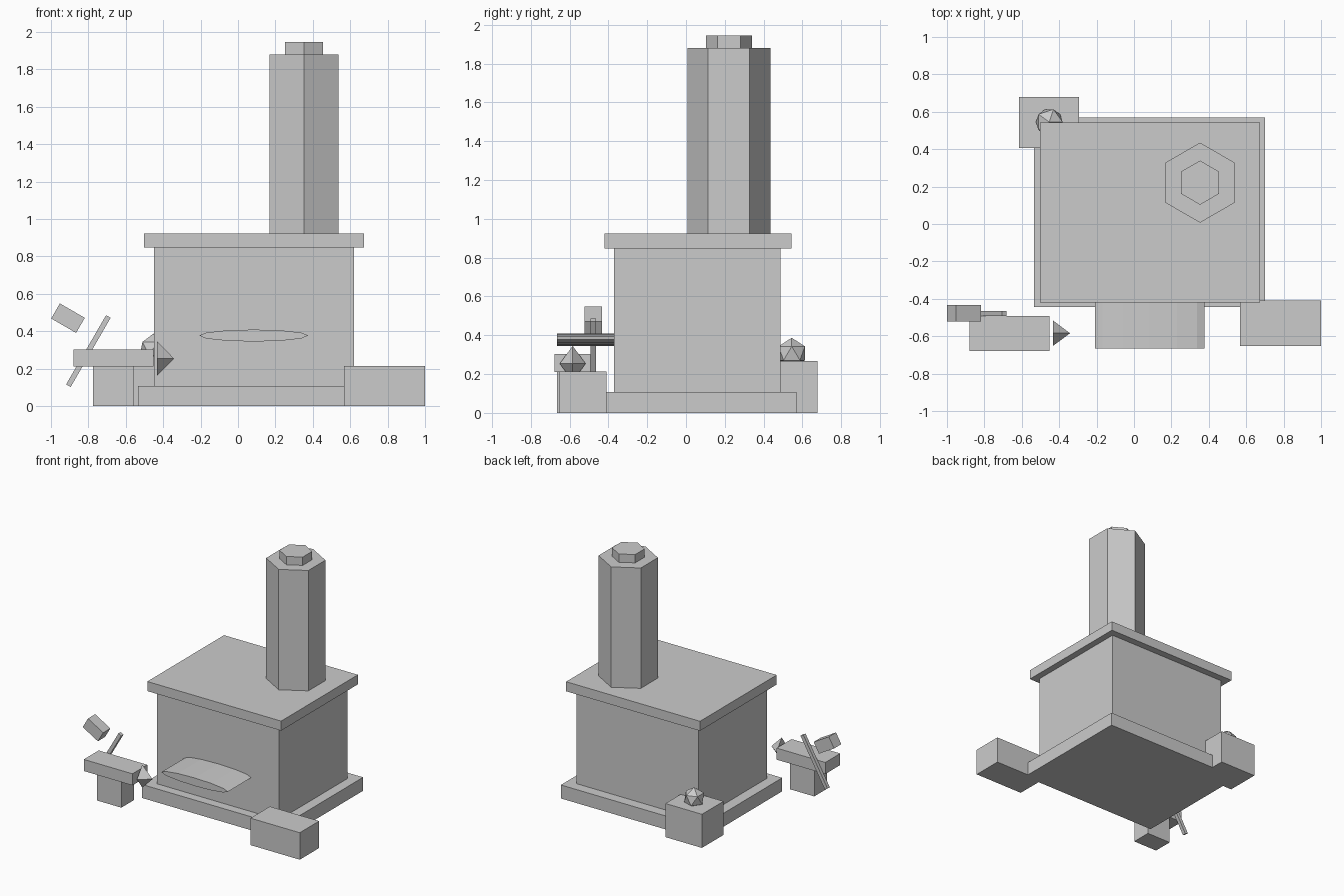
import bpy, bmesh
from math import radians, sin, cos, tau
from mathutils import Matrix

if "Cube" in bpy.data.objects:
    bpy.data.objects.remove(bpy.data.objects["Cube"])


def finish(name, bm, matrix=Matrix()):
    bmesh.ops.recalc_face_normals(bm, faces=bm.faces[:])
    mesh = bpy.data.meshes.new(name)
    bm.to_mesh(mesh)
    bm.free()
    obj = bpy.data.objects.new(name, mesh)
    obj.matrix_world = matrix
    bpy.context.collection.objects.link(obj)
    return obj


def box(name, x, y, z):
    """Axis-aligned box from (min, max) ranges."""
    bm = bmesh.new()
    bmesh.ops.create_cube(bm, size=1)
    for v in bm.verts:
        v.co = [(lo + hi) / 2 + c * (hi - lo) for c, (lo, hi) in zip(v.co, (x, y, z))]
    return finish(name, bm)


def tilted_box(name, center, size, angle):
    """Box turned about the y axis."""
    bm = bmesh.new()
    bmesh.ops.create_cube(bm, size=1)
    bmesh.ops.scale(bm, vec=size, verts=bm.verts[:])
    return finish(name, bm, Matrix.Translation(center) @ Matrix.Rotation(radians(angle), 4, 'Y'))


def prism(name, sides, rx, ry, length, start, axis='Z', tip=1.0):
    """Prism or cone running from start along +Z, +X or +Y; first corner on local y."""
    bm = bmesh.new()

    def ring(scale, h):
        return [bm.verts.new((rx * scale * sin(tau * i / sides),
                              ry * scale * cos(tau * i / sides), h)) for i in range(sides)]
    low = ring(1, 0)
    bm.faces.new(low)
    if tip:
        high = ring(tip, length)
        bm.faces.new(high)
    else:
        high = [bm.verts.new((0, 0, length))] * sides
    for i in range(sides):
        j = (i + 1) % sides
        bm.faces.new([low[i], low[j], high[j], high[i]] if tip else [low[i], low[j], high[0]])
    turn = {'Z': Matrix(), 'X': Matrix.Rotation(radians(90), 4, 'Y'),
            'Y': Matrix.Rotation(radians(-90), 4, 'X')}[axis]
    return finish(name, bm, Matrix.Translation(start) @ turn)


# Forge body
box("forge_base", (-0.535, 0.70), (-0.443, 0.57), (0, 0.107))
box("forge_body", (-0.45, 0.62), (-0.371, 0.487), (0.1, 0.85))
box("forge_top_slab", (-0.503, 0.673), (-0.42, 0.543), (0.848, 0.924))

# Chimney and its cap
prism("chimney", 6, 0.214, 0.214, 0.96, (0.353, 0.221, 0.92))
prism("chimney_cap", 6, 0.118, 0.118, 0.07, (0.353, 0.221, 1.876))

# Flattened hearth mouth on the front
prism("hearth_mouth", 12, 0.292, 0.032, 0.32, (0.084, -0.665, 0.377), 'Y')

# Water trough and fuel crate with a lump of coal
box("water_trough", (0.567, 1.0), (-0.653, -0.41), (0, 0.214))
box("fuel_crate", (-0.615, -0.294), (0.407, 0.678), (0, 0.267))
bm = bmesh.new()
bmesh.ops.create_icosphere(bm, subdivisions=1, radius=0.08)
finish("coal_lump", bm, Matrix.Translation((-0.453, 0.545, 0.307)))

# Anvil
box("anvil_stand", (-0.774, -0.56), (-0.664, -0.504), (0, 0.215))
box("anvil_block", (-0.88, -0.453), (-0.678, -0.491), (0.211, 0.303))
prism("anvil_horn", 4, 0.091, 0.067, 0.09, (-0.432, -0.584, 0.254), 'X', tip=0)

# Hammer leaning behind the anvil
tilted_box("hammer_handle", (-0.80, -0.478, 0.294), (0.028, 0.028, 0.427), 30)
tilted_box("hammer_head", (-0.909, -0.477, 0.47), (0.154, 0.09, 0.093), 30)
